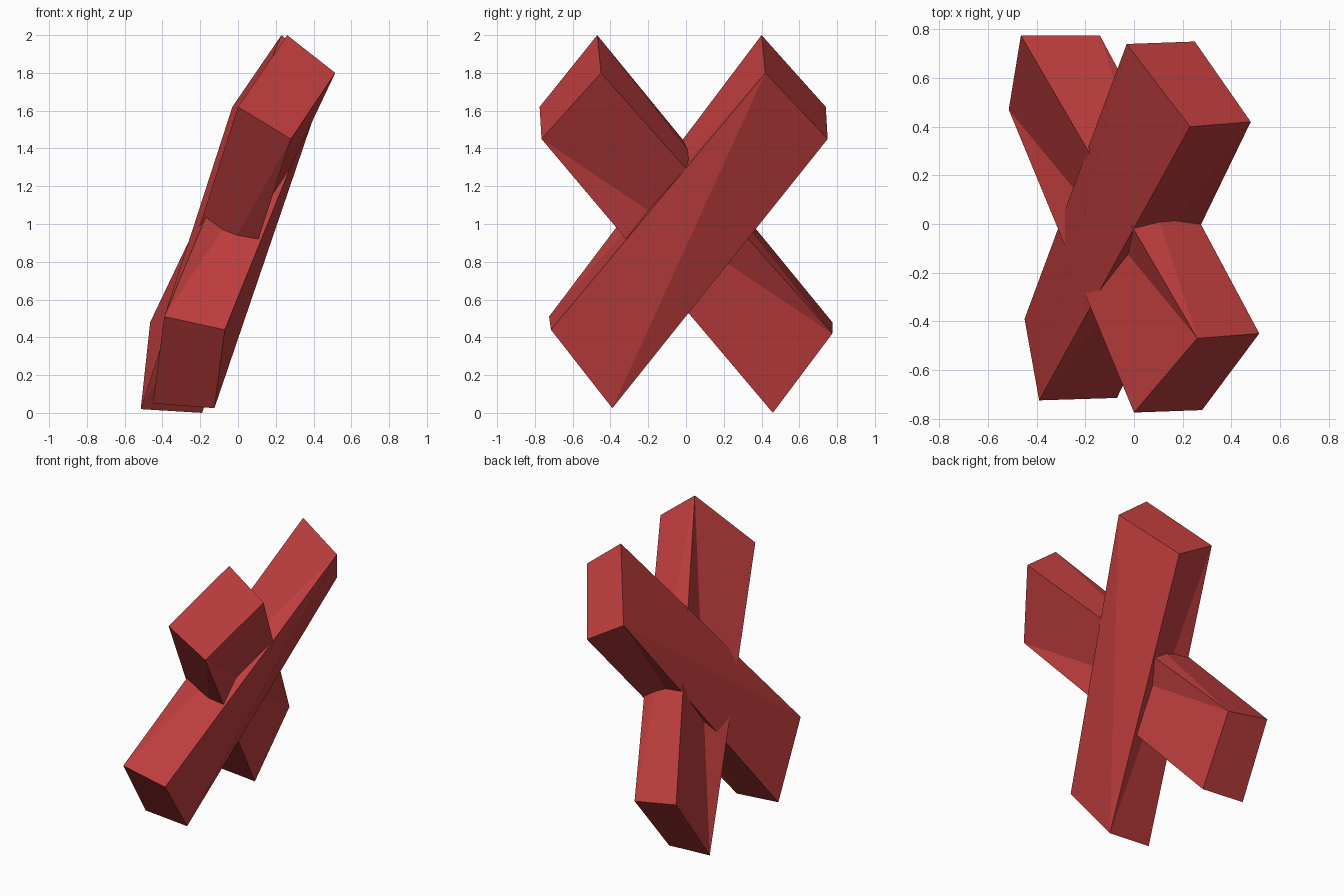
import bpy, bmesh

if "Cube" in bpy.data.objects:
    bpy.data.objects.remove(bpy.data.objects["Cube"])

red = bpy.data.materials.new("red")
red.diffuse_color = (0.55, 0.05, 0.05, 1)
red.use_nodes = True
red.node_tree.nodes["Principled BSDF"].inputs["Base Color"].default_value = red.diffuse_color


def twisted_bar(name, top, bottom, phase):
    """Four-sided bar between two end quads; twisted sides get alternating diagonals."""
    bm = bmesh.new()
    t = [bm.verts.new(p) for p in top]
    b = [bm.verts.new(p) for p in bottom]
    bm.faces.new(t)
    bm.faces.new(b[::-1])
    for i in range(4):
        j = (i + 1) % 4
        if i % 2 == phase:      # diagonal from top i to bottom j
            tris = (t[i], b[i], b[j]), (t[i], b[j], t[j])
        else:                   # diagonal from top j to bottom i
            tris = (t[i], b[i], t[j]), (t[j], b[i], b[j])
        for tri in tris:
            bm.faces.new(tri)
    bmesh.ops.recalc_face_normals(bm, faces=bm.faces[:])
    mesh = bpy.data.meshes.new(name)
    bm.to_mesh(mesh)
    bm.free()
    mesh.materials.append(red)
    obj = bpy.data.objects.new(name, mesh)
    bpy.context.collection.objects.link(obj)
    return obj


# Corner order: left upper, right upper, right lower, left lower
# Bar rising towards the back
twisted_bar("rear_rising_bar",
            [(0.23, 0.40, 2.0), (0.48, 0.42, 1.80), (0.25, 0.75, 1.45), (-0.03, 0.74, 1.62)],
            [(-0.39, -0.725, 0.51), (-0.07, -0.715, 0.44), (-0.125, -0.39, 0.025), (-0.45, -0.39, 0.05)],
            1)

# Bar rising towards the front
twisted_bar("front_rising_bar",
            [(0.26, -0.47, 2.0), (0.515, -0.45, 1.80), (0.28, -0.765, 1.45), (0.0, -0.775, 1.62)],
            [(-0.465, 0.775, 0.48), (-0.14, 0.775, 0.42), (-0.19, 0.46, 0.0), (-0.515, 0.47, 0.02)],
            0)
